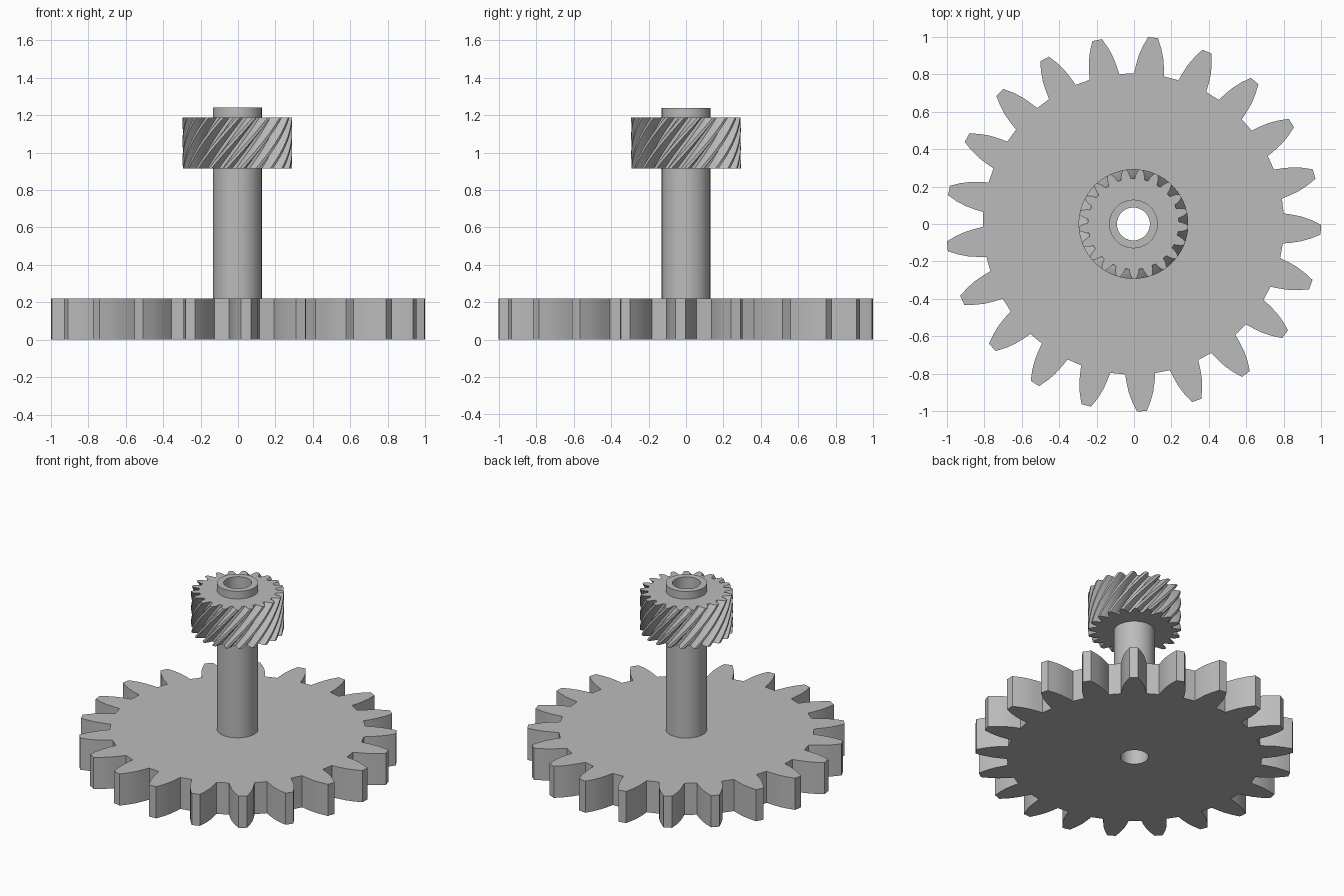
import bpy
import bmesh
from math import sin, cos, pi, radians

cube = bpy.data.objects.get("Cube")
if cube:
    bpy.data.objects.remove(cube, do_unlink=True)

AXIS_X = -0.003

grey = bpy.data.materials.new("plain grey")
grey.use_nodes = True
colour = (0.5, 0.5, 0.5, 1)
grey.diffuse_color = colour
grey.node_tree.nodes["Principled BSDF"].inputs["Base Color"].default_value = colour


def toothed_profile(teeth, flank, phase):
    """Polar outline; flank lists (radius, half tooth width as a share of the pitch)."""
    pitch = 2 * pi / teeth
    outline = []
    for i in range(teeth):
        centre = phase + i * pitch
        outline += [(r, centre - w * pitch) for r, w in flank]
        outline += [(r, centre + w * pitch) for r, w in reversed(flank)]
    return outline


def round_profile(radius, sides):
    return [(radius, 2 * pi * i / sides) for i in range(sides)]


def bored_solid(name, outline, bore, bottom, top, twist=0.0, layers=1):
    """Loft a polar outline upward, turning by twist, with a round bore."""
    bm = bmesh.new()

    def ring(step, bored):
        t = step / layers
        z = bottom + (top - bottom) * t
        points = [(bore if bored else r, a + twist * t) for r, a in outline]
        return [bm.verts.new((r * cos(a), r * sin(a), z)) for r, a in points]

    rings = [ring(s, False) for s in range(layers + 1)]
    rings += [ring(s, True) for s in reversed(range(layers + 1))]
    count = len(outline)
    for k, low in enumerate(rings):
        high = rings[(k + 1) % len(rings)]
        for i in range(count):
            j = (i + 1) % count
            bm.faces.new((low[i], low[j], high[j], high[i]))
    bmesh.ops.recalc_face_normals(bm, faces=bm.faces)

    mesh = bpy.data.meshes.new(name)
    bm.to_mesh(mesh)
    bm.free()
    mesh.materials.append(grey)
    obj = bpy.data.objects.new(name, mesh)
    obj.location.x = AXIS_X
    bpy.context.collection.objects.link(obj)
    bpy.ops.object.select_all(action='DESELECT')
    obj.select_set(True)
    bpy.context.view_layer.objects.active = obj
    bpy.ops.object.shade_smooth_by_angle(angle=radians(25))
    return obj


# Large spur gear
spur_flank = [(0.805, 0.335), (0.85, 0.295), (0.9, 0.245), (0.95, 0.175), (1.002, 0.088)]
bored_solid("spur_gear", toothed_profile(21, spur_flank, radians(-1.7)),
            0.088, 0, 0.22)

# Hollow shaft rising from the gear
bored_solid("hollow_shaft", round_profile(0.13, 64), 0.088, 0.22, 1.24)

# Small helical gear near the top of the shaft
helical_flank = [(0.243, 0.36), (0.26, 0.3), (0.277, 0.22), (0.293, 0.11)]
bored_solid("helical_gear", toothed_profile(21, helical_flank, 0),
            0.125, 0.915, 1.187, twist=radians(48), layers=14)
